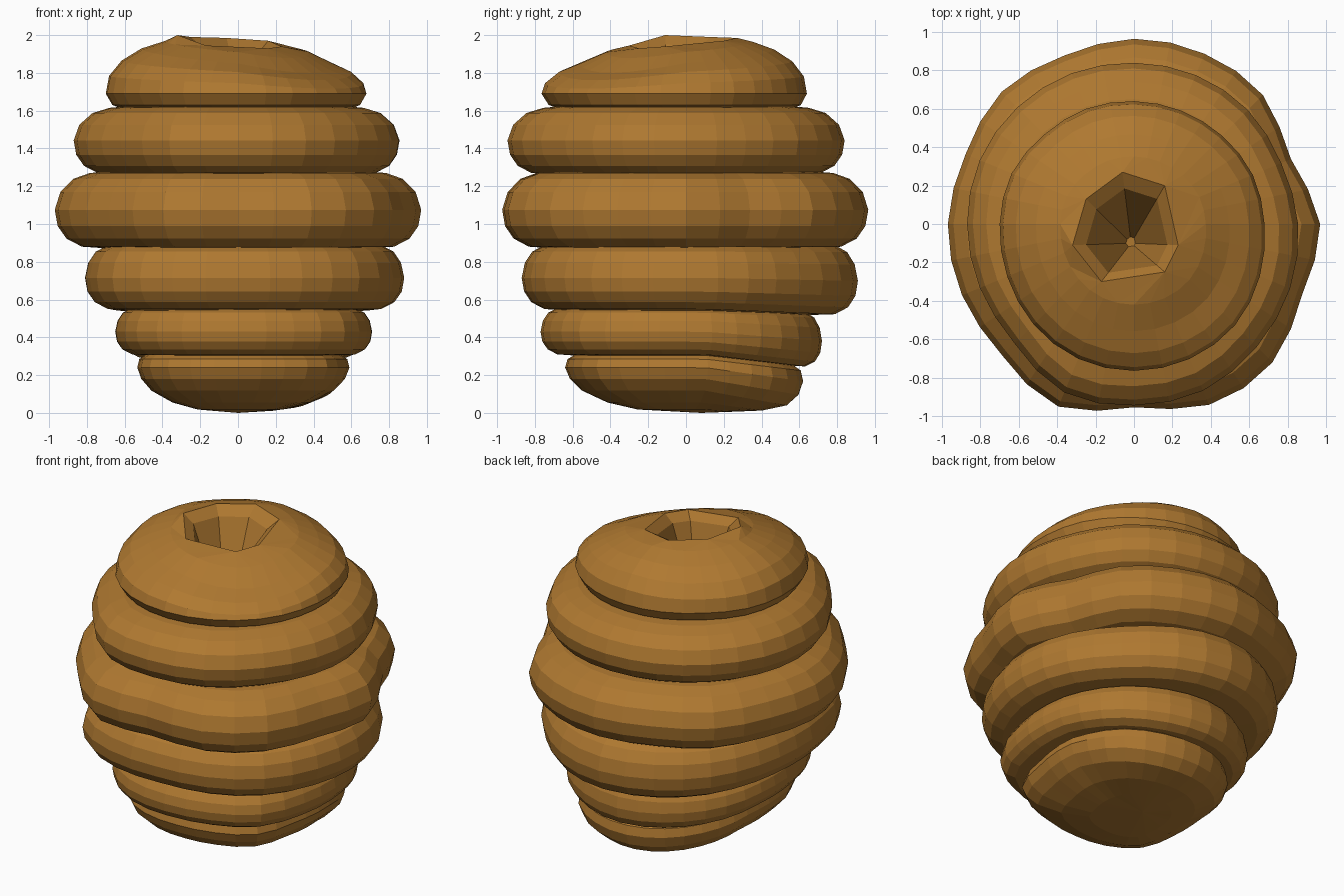
import bpy, bmesh, math
from mathutils import Vector

if "Cube" in bpy.data.objects:
    bpy.data.objects.remove(bpy.data.objects["Cube"])

SEG = 32
straw = bpy.data.materials.new("honey_straw")
straw.diffuse_color = (0.43, 0.19, 0.03, 1)
straw.use_nodes = True
straw.node_tree.nodes["Principled BSDF"].inputs["Base Color"].default_value = straw.diffuse_color

# Outline radii of each coil, every 22.5 degrees from +x
OUTLINES = [
    [.59, .61, .65, .64, .62, .59, .56, .54, .53, .57, .66, .66, .64, .65, .67, .60],
    [.71, .71, .72, .72, .72, .70, .68, .66, .65, .68, .76, .78, .77, .78, .80, .74],
    [.88, .87, .86, .89, .91, .89, .86, .82, .81, .85, .94, .91, .87, .89, .91, .89],
    [.97, .885, .95, .96, .965, .95, .975, .95, .97, .97, .97, 1.03, .955, 1.02, 1.02, .95],
    [.855, .83, .84, .84, .84, .85, .86, .87, .87, .87, .88, .95, .945, .94, .905, .88],
    [.68, .67, .65, .64, .64, .65, .66, .69, .70, .715, .74, .76, .765, .76, .745, .71],
]
SEAMS = [0.0, 0.31, 0.55, 0.88, 1.27, 1.615]     # heights between coils
SAG = [0.2, 0.12, 0.04, 0.0, 0.0, 0.0]           # how far each seam sags at the back


def radius(outline, j):
    """Smoothly interpolated outline radius at segment j."""
    t = j * len(outline) / SEG
    i, f = int(t), t - int(t)
    a, b, c, d = (outline[(i + k) % len(outline)] for k in (-1, 0, 1, 2))
    return b + 0.5 * f * (c - a + f * (2*a - 5*b + 4*c - d + f * (3*(b - c) + d - a)))


def seam(k, x, y):
    return SEAMS[k] - SAG[k] * max(0, y - .1)


def add_loop(bm, outline, inset, height):
    """One loop of vertices; inset and height are rules of radius and position."""
    loop = []
    for j in range(SEG):
        a = 2 * math.pi * j / SEG
        r = inset(radius(outline, j))
        x, y = r * math.cos(a), r * math.sin(a)
        loop.append(bm.verts.new((x, y, height(x, y))))
    return loop


def skin(bm, loops):
    for lo, hi in zip(loops, loops[1:]):
        n = len(lo)
        for j in range(n):
            bm.faces.new((lo[j], lo[(j+1) % n], hi[(j+1) % n], hi[j]))


def finish(bm, name):
    mesh = bpy.data.meshes.new(name)
    bm.to_mesh(mesh)
    bm.free()
    mesh.materials.append(straw)
    bpy.context.collection.objects.link(bpy.data.objects.new(name, mesh))


# Bottom coil: shallow dome, lower at the back
bm = bmesh.new()
loops = []
for f, h, sag in [(.4, .018, .08), (.65, .055, .14), (.86, .118, .18), (.96, .18, .17),
                  (1, .24, .14), (.98, .285, .12), (.9, .315, .12), (.6, .335, .12)]:
    loops.append(add_loop(bm, OUTLINES[0], lambda r: r * f,
                          lambda x, y: max(.003, h - sag * max(0, y - .1))))
skin(bm, loops)
centre = bm.verts.new((0, 0.08, 0))
for j in range(SEG):
    bm.faces.new((centre, loops[0][(j+1) % SEG], loops[0][j]))
finish(bm, "bottom_coil")

# Middle coils: bulging bands, (inset, height fraction)
BULGE = [(.36, -.04), (.14, 0), (.06, .11), (.015, .28), (0, .5), (.03, .74), (.10, .92), (.19, 1), (.38, 1.04)]
TOP_INSET = {1: .65, 2: .65, 3: .95, 4: 1.1}
for i, name in enumerate(["lower_coil", "lower_middle_coil", "widest_coil", "upper_coil"], 1):
    bm = bmesh.new()
    size = (SEAMS[i+1] - SEAMS[i]) / .38
    loops = []
    for d, t in BULGE:
        k = size * (TOP_INSET[i] if .5 < t <= 1 else 1)
        loops.append(add_loop(bm, OUTLINES[i], lambda r: r - d * k,
                              lambda x, y: seam(i, x, y) * (1 - t) + seam(i+1, x, y) * t))
    skin(bm, loops)
    finish(bm, name)

# Top coil: cap sloping down to the front right
bm = bmesh.new()
loops = []
for f, h, s in [(.65, 1.595, 0), (.86, 1.605, 0), (.95, 1.63, 0), (1, 1.69, 0), (.975, 1.765, .4),
                (.88, 1.835, .7), (.73, 1.89, 1.1), (.55, 1.94, 1.1)]:
    loops.append(add_loop(bm, OUTLINES[5], lambda r: r * f,
                          lambda x, y: h + s * (.065 * y - .07 * x - .2 * max(0, -x * y))))
skin(bm, loops)

# Entrance hole: seven-sided rim, ledge and pit narrowing to a point
RIM = [(.23, -.11, 1.94), (.16, .20, 1.97), (-.06, .27, 1.985), (-.25, .13, 1.99),
       (-.32, -.11, 2.0), (-.17, -.30, 1.945), (.16, -.25, 1.93)]
tip = Vector((-.015, -.10, 0))
hole = []
for scale, drop, flat in [(1, 0, None), (.77, .05, None), (.09, 0, 1.4)]:
    loop = []
    for p in RIM:
        q = tip + (Vector((p[0], p[1], 0)) - tip) * scale
        q.z = flat or p[2] - drop
        loop.append(bm.verts.new(q))
    hole.append(loop)
skin(bm, hole)
bm.faces.new(hole[-1])


def loop_edges(loop):
    n = len(loop)
    return [bm.edges.get((loop[j], loop[(j+1) % n])) for j in range(n)]


bmesh.ops.bridge_loops(bm, edges=loop_edges(loops[-1]) + loop_edges(hole[0]))
bmesh.ops.recalc_face_normals(bm, faces=bm.faces[:])
finish(bm, "top_coil_with_hole")
